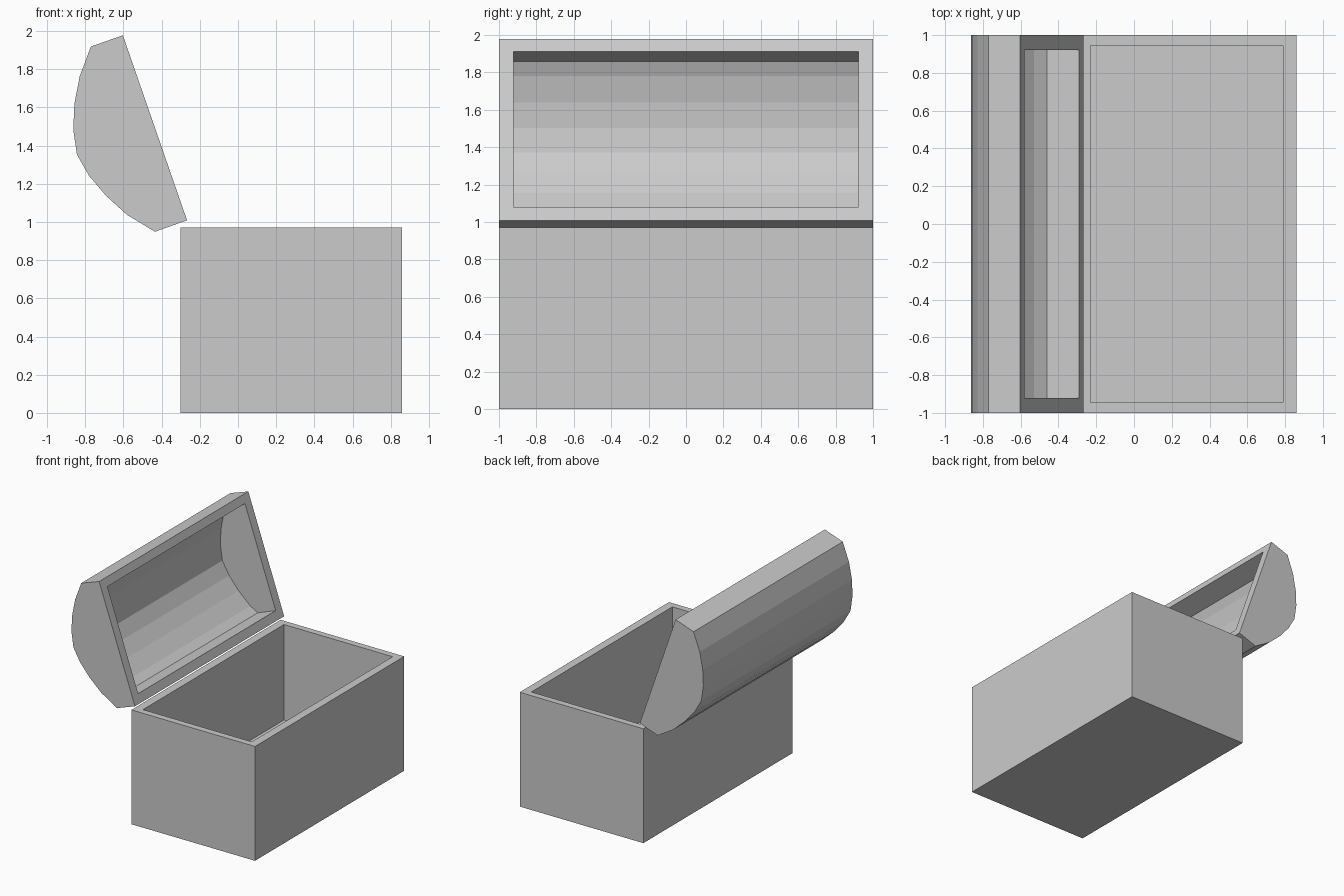
import bpy
import bmesh

if "Cube" in bpy.data.objects:
    bpy.data.objects.remove(bpy.data.objects["Cube"])


def hollow_shell(name, outer, inner, outer_y, inner_y):
    """Extrude two open XZ profiles along Y and join their open mouths with a rim."""
    bm = bmesh.new()
    mouths = []
    for profile, half in ((outer, outer_y), (inner, inner_y)):
        front = [bm.verts.new((x, -half, z)) for x, z in profile]
        back = [bm.verts.new((x, half, z)) for x, z in profile]
        bm.faces.new(front)
        bm.faces.new(back[::-1])
        for i in range(len(profile) - 1):
            bm.faces.new((front[i], front[i + 1], back[i + 1], back[i]))
        mouths.append((front[0], front[-1], back[-1], back[0]))
    a, b = mouths
    for i in range(4):
        j = (i + 1) % 4
        bm.faces.new((a[i], a[j], b[j], b[i]))
    bmesh.ops.recalc_face_normals(bm, faces=bm.faces)
    mesh = bpy.data.meshes.new(name)
    bm.to_mesh(mesh)
    bm.free()
    obj = bpy.data.objects.new(name, mesh)
    bpy.context.collection.objects.link(obj)
    return obj


# Chest body: open box with a raised floor
hollow_shell(
    "chest_body",
    [(-0.30, 0.97), (-0.30, 0.0), (0.86, 0.0), (0.86, 0.97)],
    [(-0.23, 0.97), (-0.23, 0.16), (0.79, 0.16), (0.79, 0.97)],
    1.0, 0.945)

# Open lid: faceted barrel, listed from the upper rim round to the hinge rim
lid = [(-0.603, 1.978), (-0.771, 1.919), (-0.829, 1.764), (-0.857, 1.62),
       (-0.863, 1.485), (-0.844, 1.353), (-0.781, 1.243), (-0.692, 1.138),
       (-0.582, 1.038), (-0.435, 0.949), (-0.267, 1.009)]
# Lid lining: the barrel moved toward the opening, closed by two straight ends
lining = ([(-0.58, 1.911), (-0.748, 1.857)]
          + [(x + 0.052, z + 0.018) for x, z in lid[2:-2]]
          + [(-0.461, 1.016), (-0.292, 1.08)])
hollow_shell("chest_lid", lid, lining, 1.0, 0.922)
